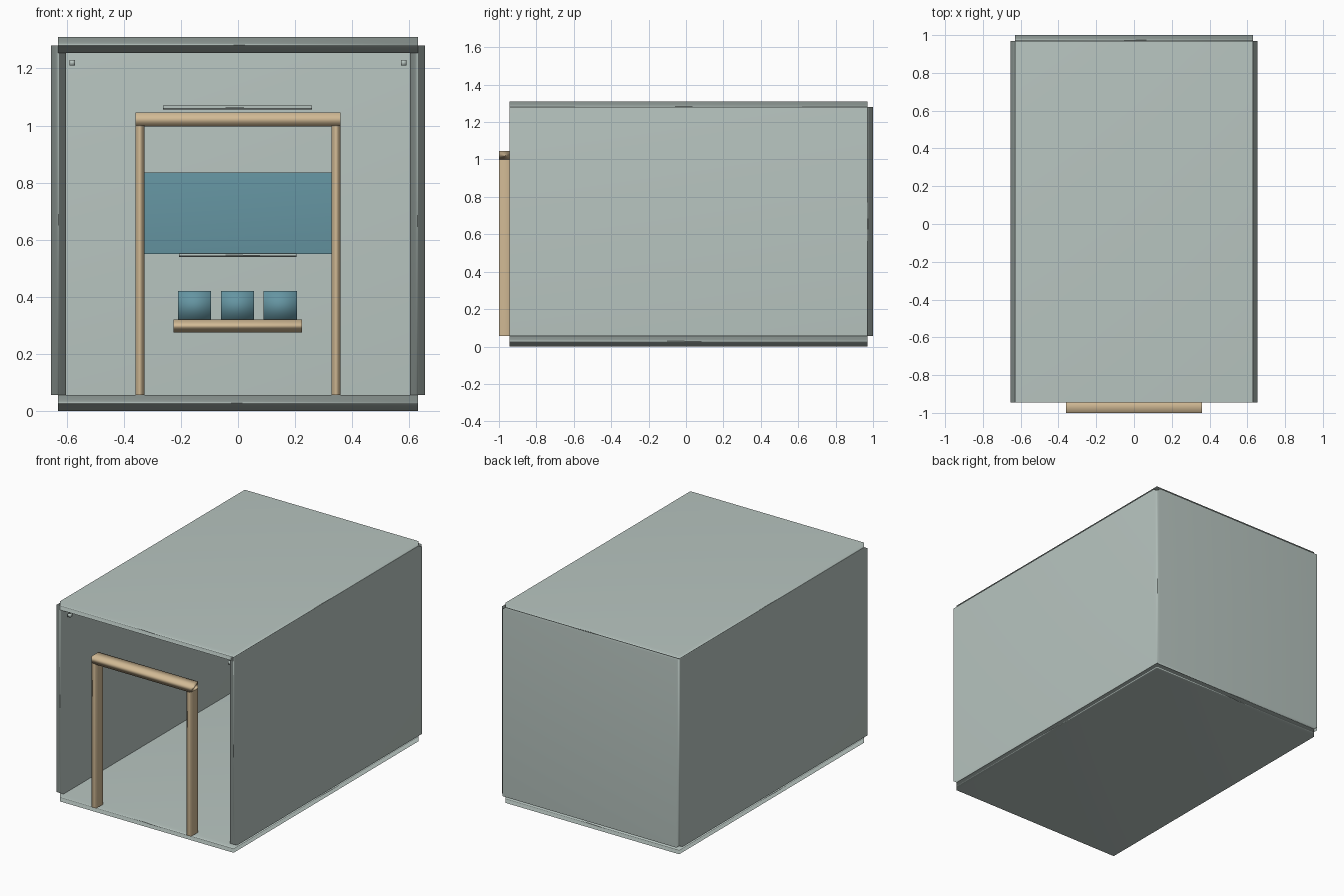
import bpy

default = bpy.data.objects.get("Cube")
if default:
    bpy.data.objects.remove(default, do_unlink=True)


def material(name, rgb):
    m = bpy.data.materials.new(name)
    m.use_nodes = True
    m.diffuse_color = (*rgb, 1)
    bsdf = next(n for n in m.node_tree.nodes if n.type == 'BSDF_PRINCIPLED')
    bsdf.inputs["Base Color"].default_value = (*rgb, 1)
    return m


SAGE = material("pale sage", (0.48, 0.56, 0.53))
WOOD = material("light wood", (0.64, 0.49, 0.30))
TEAL = material("muted teal", (0.13, 0.30, 0.36))


def box(name, x, y, z, mat):
    """Softly shaded box from its (min, max) range on each axis."""
    bpy.ops.mesh.primitive_cube_add(
        size=1, location=[(a + b) / 2 for a, b in (x, y, z)])
    ob = bpy.context.object
    ob.name = name
    ob.scale = [b - a for a, b in (x, y, z)]
    bpy.ops.object.transform_apply(location=False, rotation=False, scale=True)
    bpy.ops.object.shade_smooth()
    # large faces dominate the normals, so thin edges shade as if rounded
    soft = ob.modifiers.new("soft shading", 'WEIGHTED_NORMAL')
    soft.mode = 'FACE_AREA'
    ob.data.materials.append(mat)
    return ob


def pair(name, x, y, z, mat):
    """The same box on both sides."""
    box("left_" + name, x, y, z, mat)
    box("right_" + name, (-x[1], -x[0]), y, z, mat)


# Room shell, open at the front
LENGTH = (-0.945, 0.97)
box("floor", (-0.63, 0.63), LENGTH, (0, 0.055), SAGE)
box("ceiling", (-0.63, 0.63), LENGTH, (1.255, 1.31), SAGE)
pair("wall", (0.603, 0.655), LENGTH, (0.055, 1.28), SAGE)
box("back_wall", (-0.63, 0.63), (0.945, 1.0), (0.055, 1.28), SAGE)

# Wooden doorway at the front
pair("door_post", (0.328, 0.36), (-1.0, -0.93), (0.055, 1.0), WOOD)
box("door_lintel", (-0.36, 0.36), (-1.0, -0.93), (0.997, 1.045), WOOD)

# Small brackets in the upper corners
pair("corner_bracket", (0.571, 0.59), (-0.92, -0.90), (1.21, 1.23), SAGE)

# Back wall fittings
box("wall_panel", (-0.34, 0.34), (0.92, 0.945), (0.55, 0.835), TEAL)
box("upper_trim", (-0.262, 0.26), (0.90, 0.945), (1.056, 1.07), SAGE)
box("lower_trim", (-0.207, 0.205), (0.90, 0.945), (0.54, 0.552), SAGE)

# Shelf with three storage blocks
box("shelf", (-0.226, 0.224), (0.82, 0.945), (0.275, 0.32), WOOD)
for i in range(3):
    cx = (i - 1) * 0.15 - 0.002
    box(f"shelf_block_{i + 1}", (cx - 0.058, cx + 0.058),
        (0.83, 0.93), (0.32, 0.42), TEAL)
